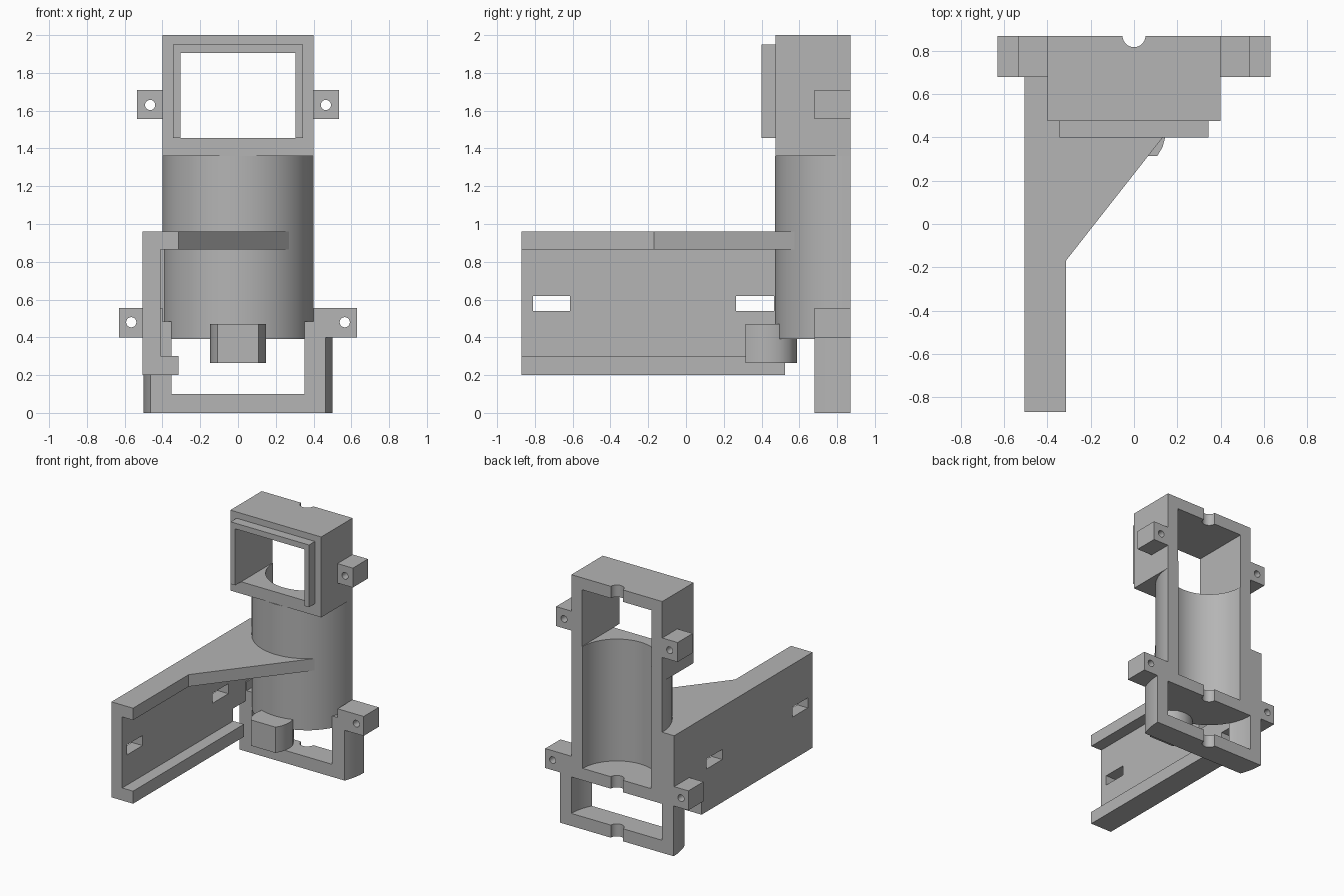
import bpy
import bmesh
from math import sin, cos, pi, asin, radians

default = bpy.data.objects.get("Cube")
if default:
    bpy.data.objects.remove(default, do_unlink=True)

BACK = 0.87      # flat rear plane, also the barrel axis
LUG_FRONT = 0.68

grey = bpy.data.materials.new("plain_grey")
grey.use_nodes = True
grey.diffuse_color = (0.46, 0.46, 0.46, 1)
grey.node_tree.nodes["Principled BSDF"].inputs["Base Color"].default_value = grey.diffuse_color


def prism(name, points, axis, lo, hi):
    """Extrude a 2D outline along an axis."""
    place = {"x": lambda a, b, t: (t, a, b),
             "y": lambda a, b, t: (a, t, b),
             "z": lambda a, b, t: (a, b, t)}[axis]
    bm = bmesh.new()
    ends = [[bm.verts.new(place(a, b, t)) for a, b in points] for t in (lo, hi)]
    bm.faces.new(ends[0])
    bm.faces.new(ends[1])
    for i in range(len(points)):
        j = (i + 1) % len(points)
        bm.faces.new((ends[0][i], ends[0][j], ends[1][j], ends[1][i]))
    bmesh.ops.recalc_face_normals(bm, faces=bm.faces)
    mesh = bpy.data.meshes.new(name)
    bm.to_mesh(mesh)
    bm.free()
    mesh.materials.append(grey)
    obj = bpy.data.objects.new(name, mesh)
    bpy.context.collection.objects.link(obj)
    return obj


def box(name, x, y, z):
    return prism(name, [(x[0], y[0]), (x[1], y[0]), (x[1], y[1]), (x[0], y[1])], "z", *z)


def arc(cx, cy, r, start, end, steps):
    return [(cx + r * cos(start + (end - start) * i / steps),
             cy + r * sin(start + (end - start) * i / steps)) for i in range(steps + 1)]


def rod(r, axis, lo, hi, cx=0, cy=BACK, steps=64):
    """Full cylinder used as a cutter."""
    return prism("cutter", arc(cx, cy, r, 0, 2 * pi, steps)[:-1], axis, lo, hi)


def combine(obj, operation, *others):
    bpy.context.view_layer.objects.active = obj
    for other in others:
        mod = obj.modifiers.new("combine", "BOOLEAN")
        mod.operation = operation
        mod.solver = "EXACT"
        mod.object = other
        bpy.ops.object.modifier_apply(modifier=mod.name)
        bpy.data.objects.remove(other, do_unlink=True)
    return obj


def groove():
    return rod(0.053, "z", -0.1, 2.1, steps=32)


def bore():
    return rod(0.3, "z", 0.485, 1.6)


parts = []

# Upper housing, open at the front and back
housing = box("housing", (-0.4, 0.4), (0.475, BACK), (1.36, 2))
combine(housing, "DIFFERENCE",
        box("cutter", (-0.305, 0.305), (0.3, 1), (1.455, 1.905)), bore(), groove())
parts.append(housing)

# Raised hood around the front window
hood = [(-0.345, 1.455), (-0.345, 1.95), (0.345, 1.95), (0.345, 1.455),
        (0.305, 1.455), (0.305, 1.905), (-0.305, 1.905), (-0.305, 1.455)]
parts.append(prism("window_hood", hood, "y", 0.4, 0.475))

# Half-round barrel
barrel = prism("barrel", arc(0, BACK, 0.4, pi, 2 * pi, 32), "z", 0.39, 1.36)
combine(barrel, "DIFFERENCE", bore(), groove())
parts.append(barrel)

# Base frame: a clipped ring on a clipped floor plate
a = asin((BACK - LUG_FRONT) / 0.5)
outline = arc(0, BACK, 0.5, pi, pi + a, 8) + arc(0, BACK, 0.5, -a, 0, 8)
frame = prism("base_frame", outline, "z", 0, 0.485)
combine(frame, "DIFFERENCE", rod(0.4, "z", 0.1, 0.6), groove())
parts.append(frame)

# Screw lugs, mirrored on both sides
for level, outer, z, hole in (("upper", 0.535, (1.555, 1.71), (0.465, 1.63)),
                              ("lower", 0.63, (0.4, 0.555), (0.565, 0.48))):
    for side, s in (("left", 1), ("right", -1)):
        lug = box(f"{level}_{side}_lug", sorted((s * 0.4, s * outer)), (LUG_FRONT, BACK), z)
        combine(lug, "DIFFERENCE",
                rod(0.027, "y", 0.5, 1, s * hole[0], hole[1], 24))
        parts.append(lug)

# Side arm: slotted wall, top gusset reaching the barrel, bottom rail
wall = [(-0.87, 0.2), (0.525, 0.2), (0.525, 0.4), (BACK, 0.4), (BACK, 0.96), (-0.87, 0.96)]
arm = prism("side_arm", wall, "x", -0.505, -0.41)
gusset = [(-0.45, -0.87), (-0.315, -0.87), (-0.315, -0.17), (0.27, 0.575),
          (0.27, BACK), (-0.45, BACK)]
top = combine(prism("gusset", gusset, "z", 0.865, 0.96), "DIFFERENCE",
              rod(0.35, "z", 0.5, 1.2))
rail = box("rail", (-0.45, -0.315), (-0.87, 0.525), (0.2, 0.3))
joint = box("joint", (-0.45, -0.39), (0.78, BACK), (0.45, 0.9))
combine(arm, "UNION", top, rail, joint)
combine(arm, "DIFFERENCE", *[box("cutter", (-0.6, -0.35), y, (0.54, 0.62))
                             for y in ((-0.81, -0.615), (0.265, 0.465))])
parts.append(arm)

# Rounded foot under the barrel front
half = [(0.108, 0.315), (0.132, 0.355), (0.144, 0.4), (0.147, 0.44),
        (0.138, 0.495), (0.11, 0.545), (0.06, 0.578)]
foot = half + [(0, 0.587)] + [(-x, y) for x, y in reversed(half)]
parts.append(prism("front_foot", foot, "z", 0.265, 0.47))

# Smooth the round walls, keep the corners crisp
bpy.ops.object.select_all(action="DESELECT")
for obj in parts:
    obj.select_set(True)
bpy.context.view_layer.objects.active = parts[0]
bpy.ops.object.shade_smooth_by_angle(angle=radians(30))
